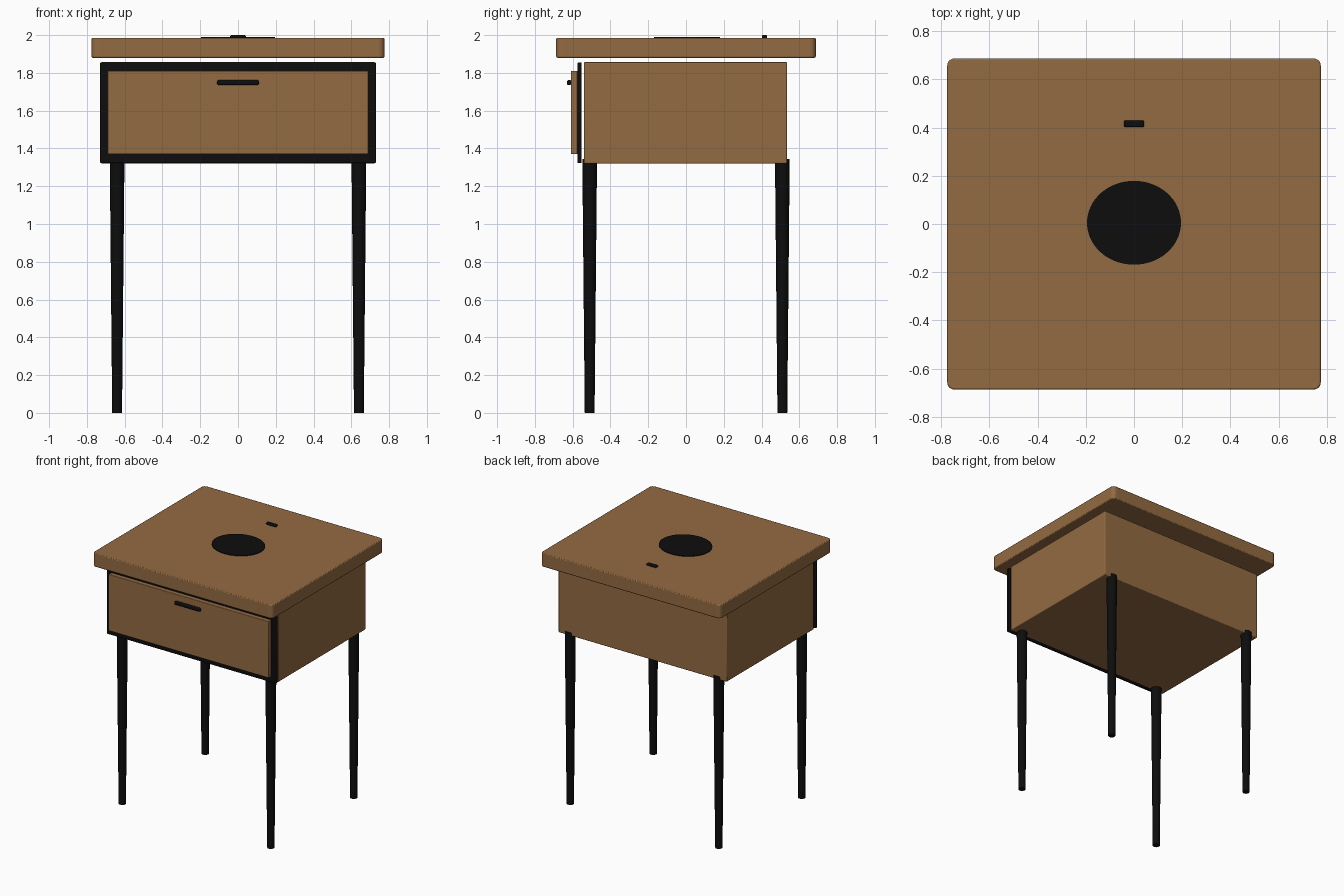
import bpy

cube = bpy.data.objects.get("Cube")
if cube:
    bpy.data.objects.remove(cube, do_unlink=True)


def make_material(name, rgb):
    mat = bpy.data.materials.new(name)
    mat.use_nodes = True
    colour = (*rgb, 1)
    mat.diffuse_color = colour
    mat.node_tree.nodes["Principled BSDF"].inputs["Base Color"].default_value = colour
    return mat


WOOD = make_material("warm_wood", (0.296, 0.147, 0.054))
BLACK = make_material("matte_black", (0.004, 0.004, 0.004))


def finish(obj, name, mat):
    obj.name = name
    obj.data.materials.append(mat)
    bpy.ops.object.shade_smooth_by_angle()
    return obj


def bevel(obj, width, segments=3, only_vertical=False):
    mod = obj.modifiers.new("rounded_edges", "BEVEL")
    mod.width = width
    mod.segments = segments
    if only_vertical:
        # Round just the upright corners
        mod.limit_method = "WEIGHT"
        mesh = obj.data
        weights = mesh.attributes.new("bevel_weight_edge", "FLOAT", "EDGE")
        for edge in mesh.edges:
            a, b = (mesh.vertices[i].co for i in edge.vertices)
            weights.data[edge.index].value = float(abs(a.z - b.z) > 0.01)


def box(name, x, y, z, mat, round_by=0.0):
    """Box given by its (low, high) extent along each axis."""
    spans = (x, y, z)
    bpy.ops.mesh.primitive_cube_add(size=1, location=[sum(s) / 2 for s in spans])
    obj = bpy.context.object
    obj.scale = [s[1] - s[0] for s in spans]
    bpy.ops.object.transform_apply(location=False, rotation=False, scale=True)
    if round_by:
        bevel(obj, round_by)
    return finish(obj, name, mat)


# Table top: rounded corners in plan, then softened rims
top = box("table_top", (-0.775, 0.775), (-0.687, 0.687), (1.88, 1.985), WOOD)
bevel(top, 0.03, 5, only_vertical=True)
rim = top.modifiers.new("soft_rim", "BEVEL")
rim.width = 0.006
rim.segments = 2

# Cabinet body with its front frame and drawer
box("cabinet", (-0.725, 0.725), (-0.54, 0.535), (1.32, 1.857), WOOD, 0.006)
frame = box("front_frame", (-0.73, 0.73), (-0.575, -0.552), (1.322, 1.855), BLACK, 0.006)
box("drawer_front", (-0.69, 0.69), (-0.61, -0.574), (1.37, 1.81), WOOD, 0.004)
box("drawer_handle", (-0.11, 0.11), (-0.63, -0.608), (1.735, 1.762), BLACK, 0.008)

# Fittings on the table top
box("top_pull", (-0.042, 0.042), (0.402, 0.43), (1.98, 2.0), BLACK, 0.007)
bpy.ops.mesh.primitive_cylinder_add(vertices=64, radius=1, depth=1, location=(0, 0.005, 1.985))
bpy.context.object.scale = (0.195, 0.174, 0.01)
bpy.ops.object.transform_apply(location=False, rotation=False, scale=True)
finish(bpy.context.object, "round_inlay", BLACK)

# Four tapered legs
for side, x in (("right", -0.64), ("left", 0.64)):
    for end, y in (("front", -0.51), ("back", 0.51)):
        bpy.ops.mesh.primitive_cone_add(vertices=32, radius1=0.026, radius2=0.039,
                                        depth=1.345, location=(x, y, 1.345 / 2))
        finish(bpy.context.object, f"{end}_{side}_leg", BLACK)
